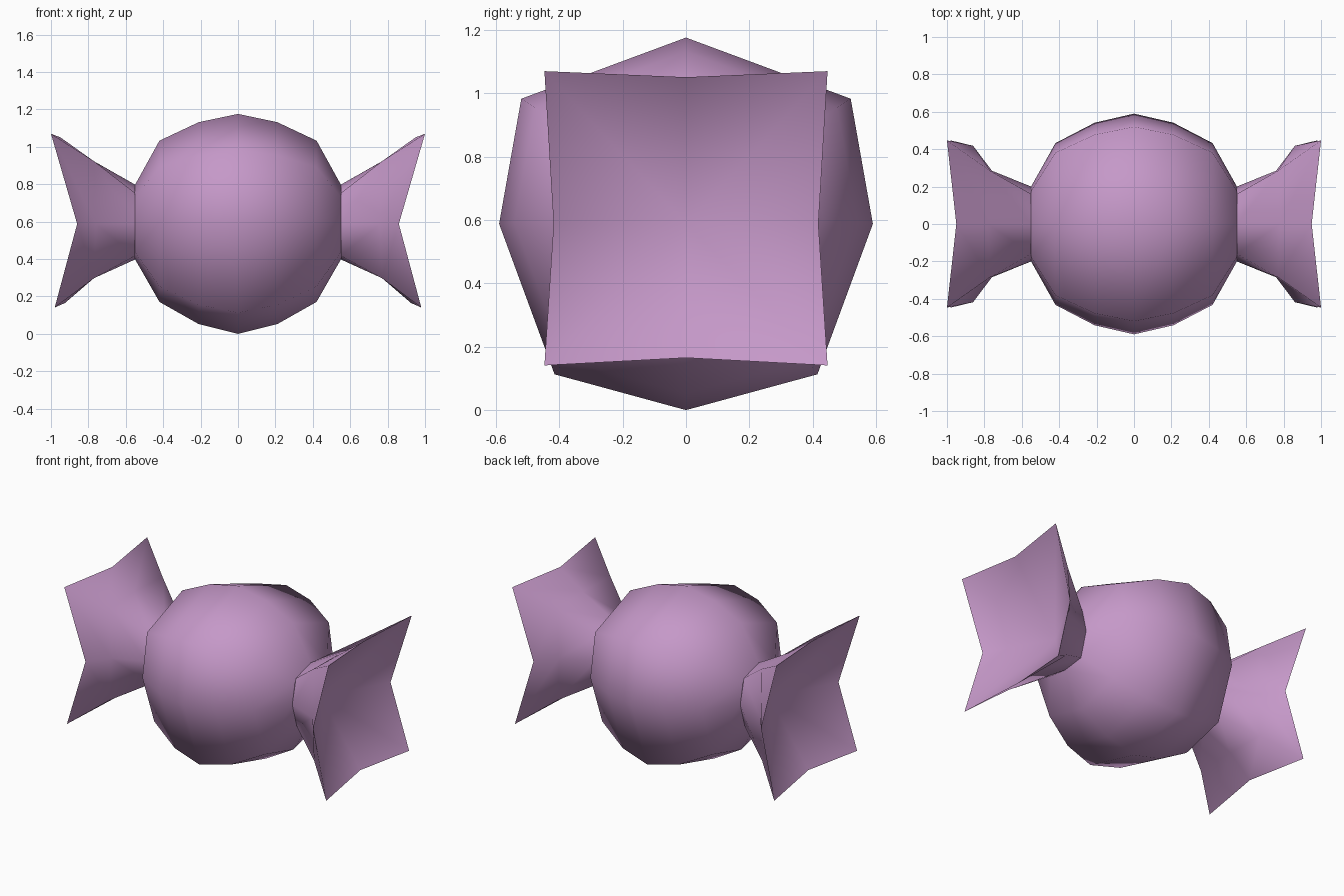
import bpy, bmesh

if "Cube" in bpy.data.objects:
    bpy.data.objects.remove(bpy.data.objects["Cube"])

CZ = 0.588  # height of the long axis

mat = bpy.data.materials.new("soft purple")
mat.diffuse_color = (0.56, 0.315, 0.58, 1)
mat.use_nodes = True
mat.node_tree.nodes["Principled BSDF"].inputs["Base Color"].default_value = mat.diffuse_color


def mirror_y(half):
    """Close a half outline (top to bottom, +y side) into an 8-point ring."""
    return half + [(x, -y, z) for x, y, z in half[-2:0:-1]]


def build(name, rings, sx=1, capped=False, centre=None):
    """Loft rings of points; optionally cap both ends or fan the last ring to a centre."""
    bm = bmesh.new()
    vs = [[bm.verts.new((x * sx, y, z + CZ)) for x, y, z in r] for r in rings]
    for a, b in zip(vs, vs[1:]):
        for i in range(len(a)):
            j = (i + 1) % len(a)
            bm.faces.new((a[i], a[j], b[j], b[i]))
    for f in bm.faces:
        f.smooth = True
    if capped:
        bm.faces.new(vs[0])
        bm.faces.new(vs[-1])
    if centre:
        c = bm.verts.new((centre * sx, 0, CZ))
        r = vs[-1]
        for i in range(len(r)):
            bm.faces.new((r[i], r[(i + 1) % len(r)], c)).smooth = True
    bmesh.ops.recalc_face_normals(bm, faces=bm.faces)
    # open sheets: make the normals face the outside explicitly
    bm.normal_update()
    if centre:
        flip = sum(f.normal.x for f in bm.faces) * sx < 0
    else:
        flip = sum(f.normal.y * f.calc_center_median().y for f in bm.faces) < 0
    if flip:
        bmesh.ops.reverse_faces(bm, faces=bm.faces)
    me = bpy.data.meshes.new(name)
    bm.to_mesh(me)
    bm.free()
    me.materials.append(mat)
    ob = bpy.data.objects.new(name, me)
    bpy.context.collection.objects.link(ob)
    return ob


# Round body: one uneven octagon scaled along x, shifted up slightly near the ends
section = [(0, 0.588), (0.52, 0.395), (0.59, 0), (0.415, -0.475), (0, -0.588)]
profile = [(0.55, 0.34, 0.01), (0.42, 0.733, 0.014), (0.21, 0.918, 0.004), (0, 1.0, 0)]
stations = [(-x, s, d) for x, s, d in profile] + profile[-2::-1]
build("sweet_body",
      [mirror_y([(x, y * s, z * s + d) for y, z in section]) for x, s, d in stations],
      capped=True)

# Flared wrapper ends: throat, waist and square rim, with a hollow mouth
throat = mirror_y([(0.55, 0, 0.21), (0.55, 0.16, 0.165), (0.55, 0.2, 0),
                   (0.55, 0.15, -0.17), (0.55, 0, -0.19)])
waist = mirror_y([(0.78, 0, 0.34), (0.77, 0.285, 0.335), (0.76, 0.285, 0),
                  (0.77, 0.28, -0.29), (0.77, 0, -0.285)])
rim = mirror_y([(0.95, 0, 0.463), (1.0, 0.447, 0.482), (0.86, 0.418, 0),
                (0.98, 0.447, -0.447), (0.925, 0, -0.423)])
for side, sx in (("right", 1), ("left", -1)):
    build("wrapper_flare_" + side, [throat, waist, rim], sx)
    build("wrapper_mouth_" + side, [rim], sx, centre=0.63)
